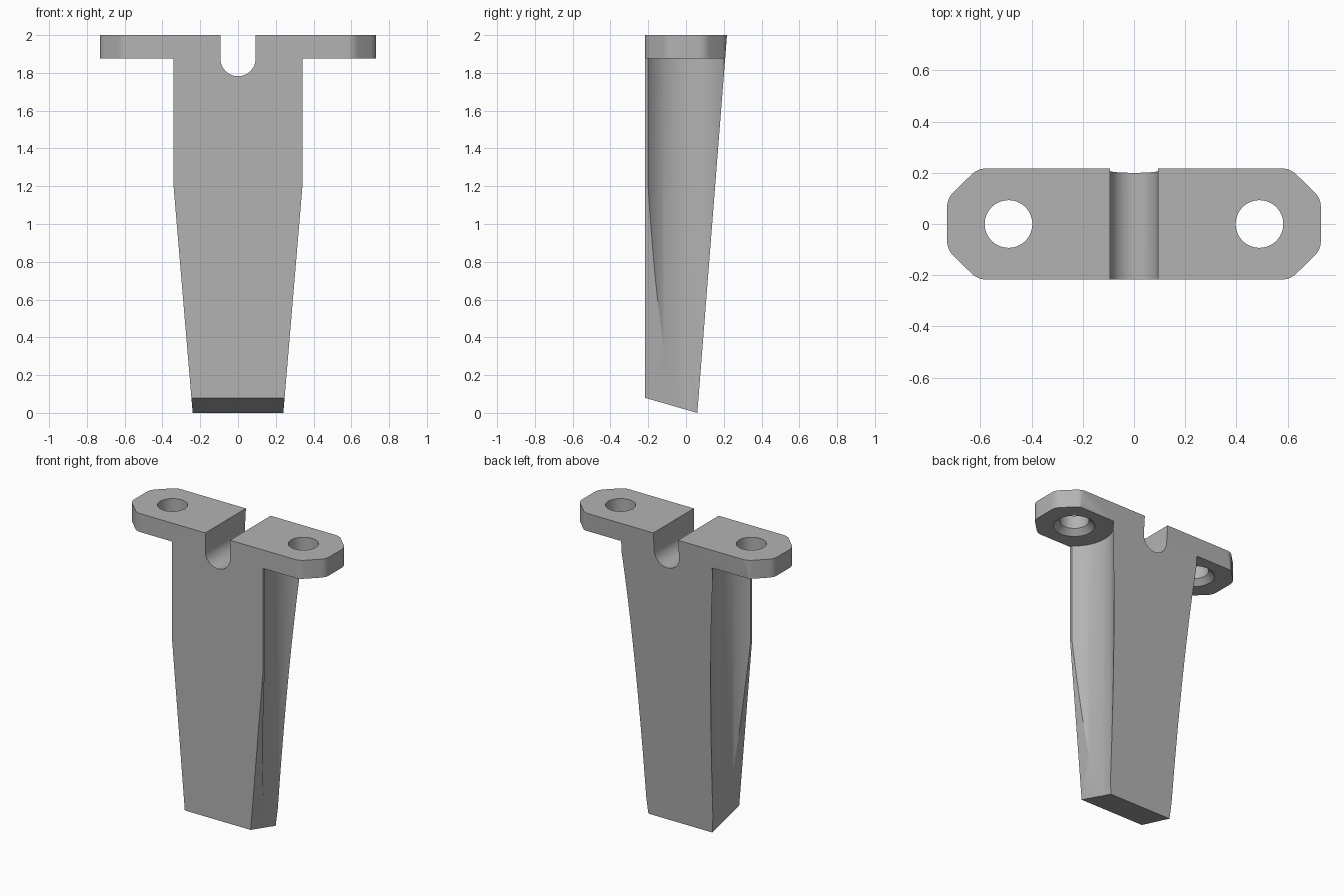
import bpy, bmesh, math
from mathutils import Vector

cube = bpy.data.objects.get("Cube")
if cube:
    bpy.data.objects.remove(cube, do_unlink=True)

grey = bpy.data.materials.new("plain grey")
grey.use_nodes = True
COLOUR = (0.45, 0.45, 0.45, 1)
grey.diffuse_color = COLOUR
grey.node_tree.nodes["Principled BSDF"].inputs["Base Color"].default_value = COLOUR

HALF = 0.217      # half depth
PLATE = 1.875     # underside of the mounting plate
HOLE_X = 0.49
HOLE_R = 0.093


def add(name, bm):
    bmesh.ops.recalc_face_normals(bm, faces=bm.faces)
    mesh = bpy.data.meshes.new(name)
    bm.to_mesh(mesh)
    bm.free()
    mesh.materials.append(grey)
    obj = bpy.data.objects.new(name, mesh)
    bpy.context.collection.objects.link(obj)
    return obj


def prism(name, points, axis, lo, hi):
    """Extrude a 2D outline along one axis."""
    def place(a, b, h):
        return {"x": (h, a, b), "y": (a, h, b), "z": (a, b, h)}[axis]
    bm = bmesh.new()
    face = bm.faces.new([bm.verts.new(place(a, b, lo)) for a, b in points])
    ext = bmesh.ops.extrude_face_region(bm, geom=[face])
    verts = [v for v in ext["geom"] if isinstance(v, bmesh.types.BMVert)]
    bmesh.ops.translate(bm, verts=verts, vec=place(0, 0, hi - lo))
    return add(name, bm)


def cone(name, x, r_low, r_high, lo, hi, sides=64):
    bm = bmesh.new()
    bmesh.ops.create_cone(bm, cap_ends=True, segments=sides,
                          radius1=r_low, radius2=r_high, depth=hi - lo)
    bmesh.ops.translate(bm, verts=bm.verts, vec=(x, 0, (lo + hi) / 2))
    return add(name, bm)


def rounded(points, reach):
    """Replace every outline corner with a short curve."""
    out = []
    for i, p in enumerate(points):
        p, a, b = Vector(p), Vector(points[i - 1]), Vector(points[(i + 1) % len(points)])
        start = p + (a - p).normalized() * reach
        end = p + (b - p).normalized() * reach
        for k in range(7):
            t = k / 6
            out.append(start * (1 - t) ** 2 + p * 2 * t * (1 - t) + end * t * t)
    return out


def combine(target, tool, operation):
    mod = target.modifiers.new(operation.lower(), "BOOLEAN")
    mod.operation, mod.object, mod.solver = operation, tool, "EXACT"
    bpy.context.view_layer.objects.active = target
    bpy.ops.object.modifier_apply(modifier=mod.name)
    bpy.data.objects.remove(tool, do_unlink=True)


# Tapered blade, with hollow sides that clear the screws
right = [(0.24, 0), (0.341, 1.2), (0.341, 1.95)]
blade = prism("blade", right + [(-x, z) for x, z in reversed(right)], "y", -HALF, 0.3)
for side in (-1, 1):
    combine(blade, cone("side_hollow", side * HOLE_X, 0.25, 0.25, -0.5, 2.2, 96), "DIFFERENCE")

# Mounting plate with clipped, softened corners
end = [(0.61, -HALF), (0.73, -0.1), (0.73, 0.1), (0.61, HALF)]
outline = rounded(end + [(-x, -y) for x, y in end], 0.035)
bracket = prism("mounting_bracket", outline, "z", PLATE, 2)
combine(bracket, blade, "UNION")

# Sloping back and foot
side_profile = [(-0.4, 0.08 + 0.183 * 0.285), (0.06, 0), (0.217, 2), (0.2249, 2.1), (-0.4, 2.1)]
combine(bracket, prism("side_trim", side_profile, "x", -1, 1), "INTERSECT")

# Round-bottomed slot
slot = [(HOLE_R * math.cos(a), PLATE + HOLE_R * math.sin(a))
        for a in (math.pi + math.pi * i / 24 for i in range(25))]
slot += [(HOLE_R, 2.2), (-HOLE_R, 2.2)]
combine(bracket, prism("slot_cutter", slot, "y", -0.5, 0.5), "DIFFERENCE")

# Countersunk screw holes
for side in (-1, 1):
    x = side * HOLE_X
    combine(bracket, cone("hole_cutter", x, HOLE_R, HOLE_R, 1.7, 2.2), "DIFFERENCE")
    combine(bracket, cone("sink_cutter", x, 0.14, 0.085, PLATE - 0.01, PLATE + 0.045), "DIFFERENCE")

bpy.ops.object.select_all(action="DESELECT")
bracket.select_set(True)
bpy.context.view_layer.objects.active = bracket
bpy.ops.object.shade_smooth_by_angle(angle=math.radians(25))
